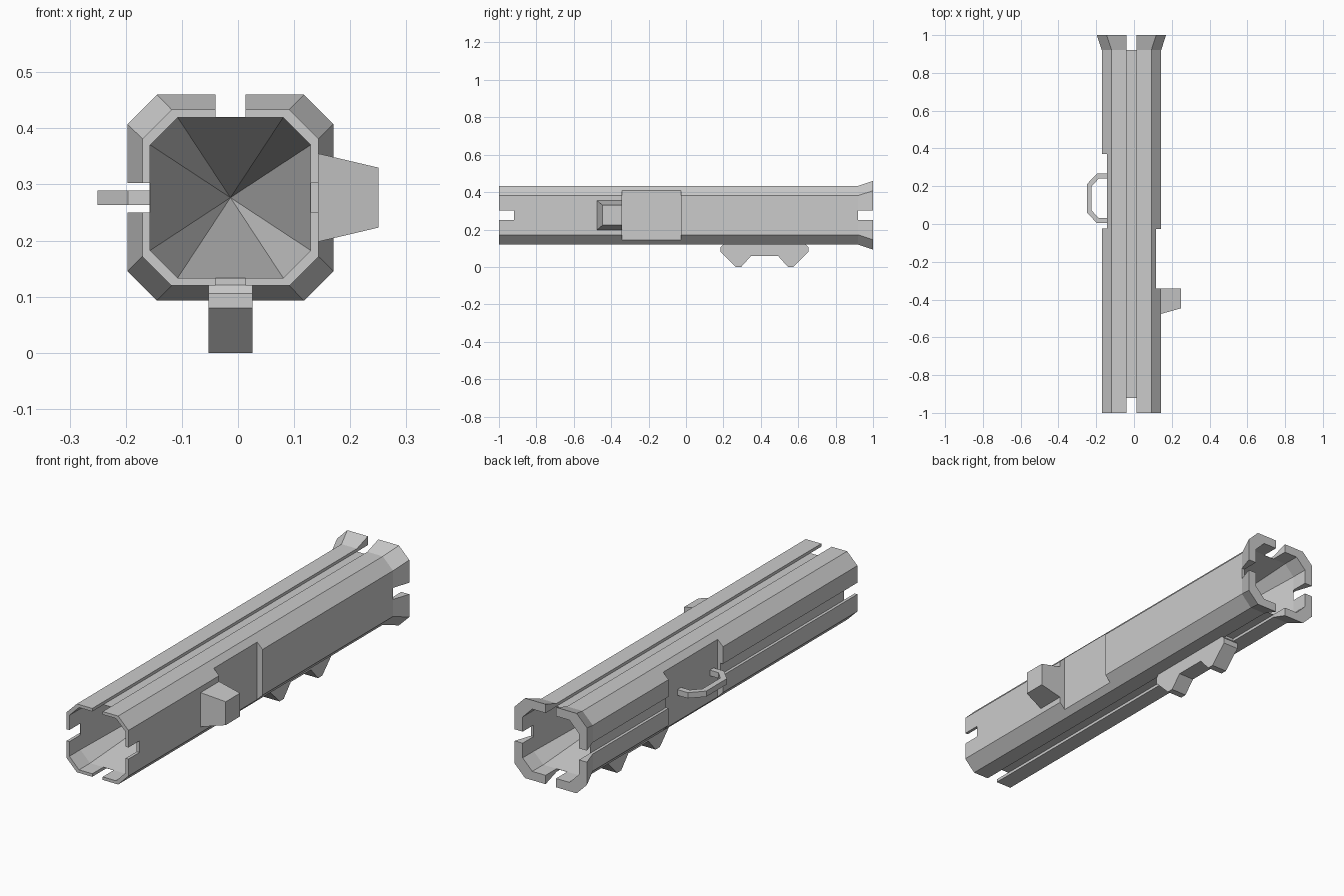
import bpy, bmesh
from mathutils import Vector

if "Cube" in bpy.data.objects:
    bpy.data.objects.remove(bpy.data.objects["Cube"])

CX, CZ = -0.0135, 0.2765      # tube axis
END = 0.92                    # where the end slots stop


def make_object(name, bm):
    bmesh.ops.recalc_face_normals(bm, faces=bm.faces)
    mesh = bpy.data.meshes.new(name)
    bm.to_mesh(mesh)
    bm.free()
    obj = bpy.data.objects.new(name, mesh)
    bpy.context.collection.objects.link(obj)
    return obj


def box(name, lo, hi):
    bm = bmesh.new()
    bmesh.ops.create_cube(bm, size=1)
    lo, hi = Vector(lo), Vector(hi)
    for v in bm.verts:
        v.co = (lo + hi) / 2 + v.co * (hi - lo)
    return make_object(name, bm)


def extrude_profile(name, points, vec):
    bm = bmesh.new()
    face = bm.faces.new([bm.verts.new(p) for p in points])
    new = bmesh.ops.extrude_face_region(bm, geom=[face])["geom"]
    bmesh.ops.translate(bm, vec=vec, verts=[g for g in new if isinstance(g, bmesh.types.BMVert)])
    return make_object(name, bm)


def octagon(bm, y, half, flat):
    pts = [(flat, half), (half, flat), (half, -flat), (flat, -half),
           (-flat, -half), (-half, -flat), (-half, flat), (-flat, half)]
    return [bm.verts.new((CX + a, y, CZ + b)) for a, b in pts]


def cut(obj, lo, hi):
    cutter = box("cutter", lo, hi)
    cutter.hide_render = True
    mod = obj.modifiers.new("cut", 'BOOLEAN')
    mod.operation = 'DIFFERENCE'
    mod.solver = 'EXACT'
    mod.object = cutter
    bpy.context.view_layer.objects.active = obj
    bpy.ops.object.modifier_apply(modifier=mod.name)
    bpy.data.objects.remove(cutter)


# Octagonal tube: flared rear, conical hollow in each end
bm = bmesh.new()
rings = [octagon(bm, *r) for r in [
    (-END, 0.143, 0.094), (-1, 0.143, 0.094), (-1, 0.157, 0.105),
    (END, 0.157, 0.105), (1, 0.1835, 0.131), (1, 0.143, 0.094), (END, 0.143, 0.094)]]
for a, b in zip(rings, rings[1:]):
    for i in range(8):
        j = (i + 1) % 8
        bm.faces.new((a[i], a[j], b[j], b[i]))
for ring, y in ((rings[0], -0.01), (rings[-1], 0.01)):
    tip = bm.verts.new((CX, y, CZ))
    for i in range(8):
        bm.faces.new((ring[i], ring[(i + 1) % 8], tip))
tube = make_object("tube_body", bm)

# Slots through the walls at both ends
S, D = 0.0265, 0.144          # slot half width, groove floor distance
for y0, y1 in ((-1.1, -END), (END, 1.1)):
    cut(tube, (CX - S, y0, CZ - 0.4), (CX + S, y1, CZ + 0.4))
    cut(tube, (CX - 0.4, y0, CZ - S), (CX + 0.4, y1, CZ + S))

# Shallow grooves along top, bottom and left
G = END + 0.03
cut(tube, (CX - S, -G, CZ + D), (CX + S, G, CZ + 0.3))
cut(tube, (CX - S, -G, CZ - 0.3), (CX + S, G, CZ - D))
cut(tube, (CX - 0.3, -G, CZ - S), (CX - D, G, CZ + S))

# Flat side recesses
cut(tube, (CX + 0.130, -0.342, CZ - 0.3), (CX + 0.4, -0.027, CZ + 0.3))
cut(tube, (CX - 0.4, -0.025, CZ - 0.3), (CX - 0.130, 0.37, CZ + 0.3))

# Tapered side knob
knob = box("side_knob", (0.117, -0.476, 0.198), (0.25, -0.342, 0.355))
for v in knob.data.vertices:
    if v.co.x > 0.2:
        v.co.z = CZ + (0.0535 if v.co.z > CZ else -0.0535)
        if v.co.y < -0.4:
            v.co.y = -0.446
    else:
        # straight part is buried, taper starts at the wall
        v.co.x = 0.1435
box("side_knob_root", (0.11, -0.476, 0.198), (0.1435, -0.342, 0.355))

# Carry loop on the left
outer = [(-0.14, 0.005), (-0.196, 0.005), (-0.25, 0.06), (-0.25, 0.21), (-0.196, 0.267), (-0.14, 0.267)]
inner = [(-0.14, 0.240), (-0.187, 0.240), (-0.224, 0.2), (-0.224, 0.071), (-0.187, 0.032), (-0.14, 0.032)]
extrude_profile("side_loop", [(x, y, 0.263) for x, y in outer + inner], (0, 0, 0.026))

# Two-footed mount underneath, with a key in the groove
foot = [(0.2, 0.121), (0.185, 0.106), (0.185, 0.08), (0.265, 0), (0.295, 0), (0.347, 0.058)]
profile = foot + [(0.84 - y, z) for y, z in reversed(foot)]
extrude_profile("bottom_mount", [(CX - 0.039, y, z) for y, z in profile], (0.078, 0, 0))
box("mount_key", (CX - S, 0.2, 0.11), (CX + S, 0.64, 0.1345))
